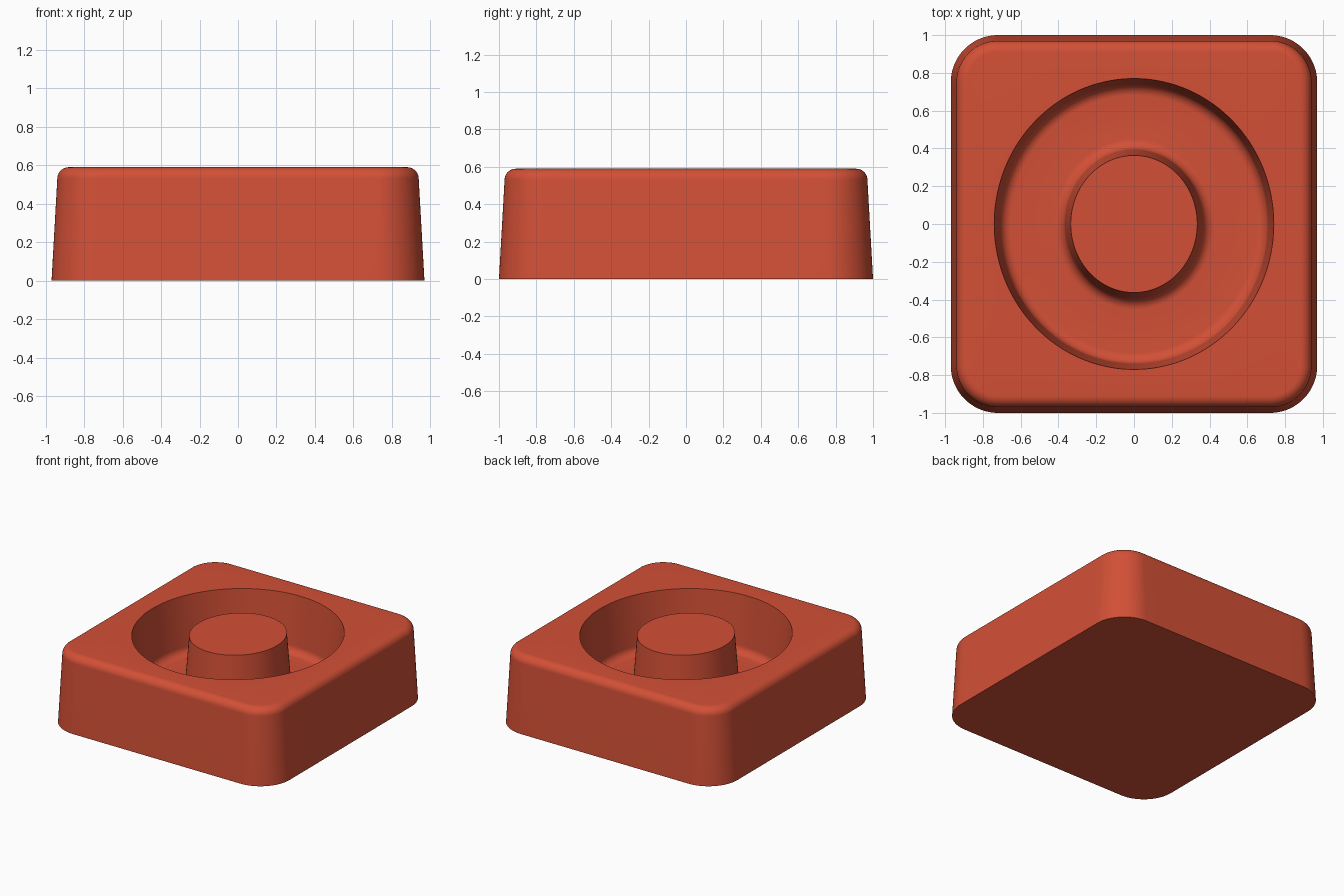
import bpy, bmesh
from math import sin, cos, pi, radians

cube = bpy.data.objects.get("Cube")
if cube:
    bpy.data.objects.remove(cube, do_unlink=True)

HALF_X, HALF_Y, HEIGHT, CORNER = 0.97, 1.0, 0.59, 0.25
FILLET, DRAFT, FLOOR = 0.06, 0.03, 0.15
ARC, SIDE = 24, 12                 # steps per corner and per straight side
COUNT = 4 * (ARC + SIDE)


def rounded_rectangle(inset, z):
    """Rounded rectangle loop, starting at the middle of the +x side."""
    r = CORNER - inset
    cx, cy = HALF_X - CORNER, HALF_Y - CORNER
    pts = []
    for q, (sx, sy) in enumerate([(1, 1), (-1, 1), (-1, -1), (1, -1)]):
        for i in range(ARC + 1):
            a = (q + i / ARC) * pi / 2
            pts.append((sx * cx + r * cos(a), sy * cy + r * sin(a), z))
        # straight run to the next corner
        x0, y0, _ = pts[-1]
        run = [(-2 * cx, 0), (0, -2 * cy), (2 * cx, 0), (0, 2 * cy)][q]
        for i in range(1, SIDE):
            pts.append((x0 + run[0] * i / SIDE, y0 + run[1] * i / SIDE, z))
    return pts[-SIDE // 2:] + pts[:-SIDE // 2]


def ellipse(rx, ry, z):
    return [(rx * cos(2 * pi * i / COUNT), ry * sin(2 * pi * i / COUNT), z)
            for i in range(COUNT)]


def quarter(steps=10):
    return [i / steps * pi / 2 for i in range(steps + 1)]


# Outer wall: drafted side and rounded top edge
loops = [rounded_rectangle(0, 0)]
for a in quarter():
    loops.append(rounded_rectangle(DRAFT + FILLET * (1 - cos(a)),
                                   HEIGHT - FILLET + FILLET * sin(a)))

# Ring-shaped trough: outer wall with a rounded foot
loops.append(ellipse(0.74, 0.77, HEIGHT))
for a in quarter():
    o = DRAFT + FILLET * (1 - cos(a))
    loops.append(ellipse(0.74 - o, 0.77 - o, FLOOR + FILLET * (1 - sin(a))))

# Central post: rounded foot and drafted wall
for a in reversed(quarter()):
    o = DRAFT + FILLET * (1 - cos(a))
    loops.append(ellipse(0.335 + o, 0.363 + o, FLOOR + FILLET * (1 - sin(a))))
loops.append(ellipse(0.335, 0.363, HEIGHT))

# Skin the loops and cap the underside and the post
bm = bmesh.new()
rings = [[bm.verts.new(p) for p in loop] for loop in loops]
for low, high in zip(rings, rings[1:]):
    for i in range(COUNT):
        j = (i + 1) % COUNT
        bm.faces.new((low[i], low[j], high[j], high[i]))
bm.faces.new(rings[0][::-1])
bm.faces.new(rings[-1])
bmesh.ops.recalc_face_normals(bm, faces=bm.faces)
mesh = bpy.data.meshes.new("ring_mould")
bm.to_mesh(mesh)
bm.free()

mould = bpy.data.objects.new("ring_mould", mesh)
bpy.context.collection.objects.link(mould)

# Material
red = bpy.data.materials.new("brick red")
red.use_nodes = True
colour = (0.65, 0.08, 0.037, 1)
red.diffuse_color = colour
red.node_tree.nodes["Principled BSDF"].inputs["Base Color"].default_value = colour
mesh.materials.append(red)

# Smooth walls, crisp rims
bpy.ops.object.select_all(action="DESELECT")
mould.select_set(True)
bpy.context.view_layer.objects.active = mould
bpy.ops.object.shade_smooth_by_angle(angle=radians(35))
